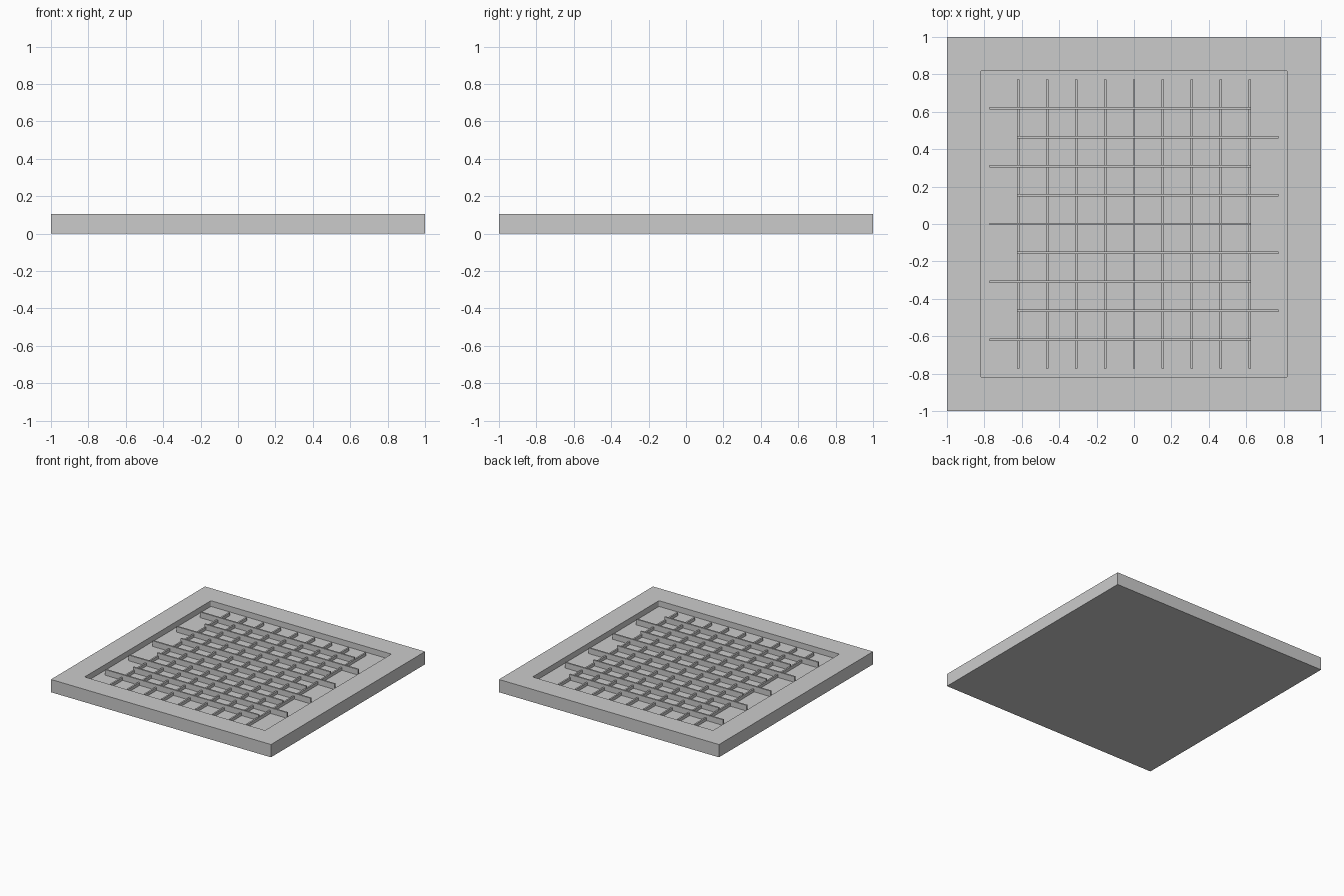
import bpy, bmesh, math

if "Cube" in bpy.data.objects:
    bpy.data.objects.remove(bpy.data.objects["Cube"])

H = 0.105        # overall height
FLOOR = 0.058    # pocket floor level
PITCH = 0.1545   # cell size
T = 0.013        # rib thickness


def finish(name, bm):
    bmesh.ops.recalc_face_normals(bm, faces=bm.faces[:])
    me = bpy.data.meshes.new(name)
    bm.to_mesh(me)
    bm.free()
    ob = bpy.data.objects.new(name, me)
    bpy.context.collection.objects.link(ob)
    return ob


def box(name, x0, x1, y0, y1, z0, z1):
    bm = bmesh.new()
    bmesh.ops.create_cube(bm, size=1)
    for v in bm.verts:
        v.co.x = x1 if v.co.x > 0 else x0
        v.co.y = y1 if v.co.y > 0 else y0
        v.co.z = z1 if v.co.z > 0 else z0
    return finish(name, bm)


# Tray body with a small-radius pocket
tray = box("tray", -1, 1, -1, 1, 0, H)
bm = bmesh.new()
half, r = 0.82, 0.01
pts = []
for q, (sx, sy) in enumerate([(1, 1), (-1, 1), (-1, -1), (1, -1)]):
    for i in range(5):
        a = math.pi / 2 * (q + i / 4)
        pts.append((sx * (half - r) + r * math.cos(a),
                    sy * (half - r) + r * math.sin(a), FLOOR))
face = bm.faces.new([bm.verts.new(p) for p in pts])
ext = bmesh.ops.extrude_face_region(bm, geom=[face])
for v in ext["geom"]:
    if isinstance(v, bmesh.types.BMVert):
        v.co.z = H + 0.1
cutter = finish("pocket_cutter", bm)
cutter.hide_render = True
cut = tray.modifiers.new("pocket", "BOOLEAN")
cut.operation = "DIFFERENCE"
cut.solver = "EXACT"
cut.object = cutter
bpy.context.view_layer.objects.active = tray
bpy.ops.object.modifier_apply(modifier="pocket")
bpy.data.objects.remove(cutter)

# Low dividers between columns, taller staggered walls between rows
long_end, short_end = 5 * PITCH, 4 * PITCH + T / 2
for i in range(-4, 5):
    c = i * PITCH
    box(f"column_divider_{i + 5}", c - T / 2, c + T / 2,
        -long_end, long_end, FLOOR - 0.002, FLOOR + 0.024)
    left, right = (long_end, short_end) if i % 2 == 0 else (short_end, long_end)
    box(f"row_wall_{i + 5}", -left, right,
        c - T / 2, c + T / 2, FLOOR - 0.002, H - 0.001)
